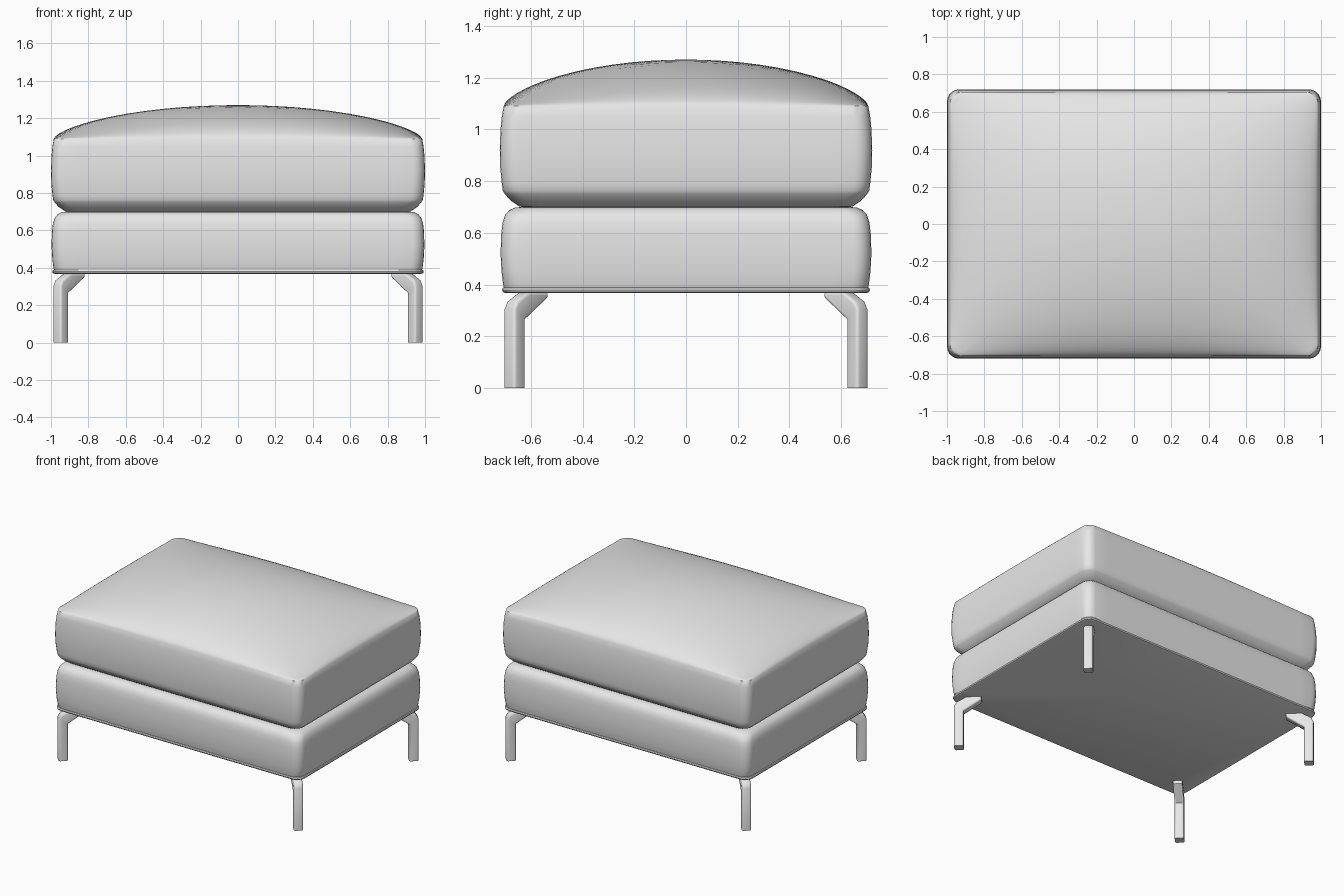
import bpy, bmesh, math
from mathutils import Vector

if "Cube" in bpy.data.objects:
    bpy.data.objects.remove(bpy.data.objects["Cube"])

mat = bpy.data.materials.new("grey upholstery")
mat.diffuse_color = (0.8, 0.8, 0.8, 1)
mat.use_nodes = True
mat.node_tree.nodes["Principled BSDF"].inputs["Base Color"].default_value = mat.diffuse_color


def finish(bm, name, angle):
    bmesh.ops.recalc_face_normals(bm, faces=bm.faces)
    me = bpy.data.meshes.new(name)
    bm.to_mesh(me)
    bm.free()
    me.materials.append(mat)
    ob = bpy.data.objects.new(name, me)
    bpy.context.collection.objects.link(ob)
    bpy.ops.object.select_all(action='DESELECT')
    bpy.context.view_layer.objects.active = ob
    ob.select_set(True)
    bpy.ops.object.shade_smooth_by_angle(angle=math.radians(angle))
    return ob


def rounded_rect(hx, hy, r, arc=5, side=18):
    """Outline with rounded corners and evenly divided straight sides."""
    corners = []
    for k, (sx, sy) in enumerate([(1, 1), (-1, 1), (-1, -1), (1, -1)]):
        pts = []
        for i in range(arc + 1):
            a = math.pi / 2 * (k + i / arc)
            pts.append(Vector((sx * (hx - r) + r * math.cos(a),
                               sy * (hy - r) + r * math.sin(a))))
        corners.append(pts)
    out = []
    for k in range(4):
        out += corners[k]
        a, b = corners[k][-1], corners[(k + 1) % 4][0]
        out += [a.lerp(b, j / side) for j in range(1, side)]
    return out


def loft(name, rings, angle=40):
    """Skin a stack of equal-length rings and cap both ends."""
    bm = bmesh.new()
    loops = [[bm.verts.new(p) for p in ring] for ring in rings]
    n = len(loops[0])
    for a, b in zip(loops, loops[1:]):
        for i in range(n):
            j = (i + 1) % n
            bm.faces.new((a[i], a[j], b[j], b[i]))
    bm.faces.new(loops[0][::-1])
    bm.faces.new(loops[-1])
    return finish(bm, name, angle)


def stack(hx, hy, profile, r=0.065):
    return [[(p.x, p.y, z) for p in rounded_rect(hx - d, hy - d, r)]
            for z, d in profile]


# Bottom plate with a thin rounded lip
loft("base_plate", stack(0.997, 0.715, [
    (0.368, 0.016), (0.372, 0.007), (0.380, 0.004), (0.388, 0.007), (0.392, 0.02)]))

# Padded base with slightly bulging sides
loft("padded_base", stack(0.997, 0.717, [
    (0.385, 0.014), (0.40, 0.010), (0.45, 0.004), (0.52, 0.0), (0.60, 0.003),
    (0.64, 0.008), (0.67, 0.018), (0.688, 0.034), (0.698, 0.055), (0.70, 0.08)]))

# Seat cushion: bulging sides, then a domed top
HX, HY, SEAM, RISE = 1.0, 0.72, 1.09, 0.18
rings = stack(HX, HY, [
    (0.697, 0.10), (0.703, 0.075), (0.725, 0.042), (0.75, 0.02), (0.762, 0.012),
    (0.79, 0.008), (0.85, 0.002), (0.92, 0.0), (1.0, 0.003), (1.05, 0.008),
    (SEAM, 0.015)])
edge = rounded_rect(HX - 0.015, HY - 0.015, 0.065)
for s in (0.992, 0.98, 0.96, 0.93, 0.89, 0.84, 0.78, 0.7, 0.6, 0.5, 0.4, 0.3, 0.2, 0.1, 0.03):
    ring = []
    for p in edge:
        x, y = p.x * s, p.y * s
        u, v = x / (HX - 0.015), y / (HY - 0.015)
        ring.append((x, y, SEAM + RISE * ((1 - u * u) * (1 - v * v)) ** 0.65))
    rings.append(ring)
loft("seat_cushion", rings, 50)

# Bent legs, each lying in the diagonal plane of its corner
LEG = [(-0.031, 0), (-0.031, 0.305), (-0.015, 0.335), (0.05, 0.372),
       (0.149, 0.372), (0.149, 0.345), (0.031, 0.265), (0.031, 0)]
W = 0.031
for sy, row in ((-1, "front"), (1, "back")):
    for sx, col in ((-1, "left"), (1, "right")):
        inward = Vector((-sx, -sy, 0)).normalized()
        across = Vector((-inward.y, inward.x, 0))
        centre = Vector((sx * 0.9475, sy * 0.6625, 0))
        bm = bmesh.new()
        a, b = [[bm.verts.new(centre + inward * d + across * w + Vector((0, 0, z)))
                 for d, z in LEG] for w in (-W, W)]
        n = len(LEG)
        for i in range(n):
            j = (i + 1) % n
            bm.faces.new((a[i], a[j], b[j], b[i]))
        bm.faces.new(a[::-1])
        bm.faces.new(b)
        # Round the long edges of the bar
        bm.normal_update()
        long_edges = [e for e in bm.edges
                      if (e.verts[0] in a) == (e.verts[1] in a)
                      and e.calc_length() > 0.03 and max(v.co.z for v in e.verts) > 0.1]
        long_edges += [e for e in bm.edges
                       if (e.verts[0] in a) == (e.verts[1] in a)
                       and e not in long_edges and min(v.co.z for v in e.verts) > 0.3
                       and e.calc_length() > 0.028]
        bmesh.ops.bevel(bm, geom=long_edges, offset=0.014, segments=3,
                        profile=0.5, affect='EDGES', clamp_overlap=True)
        finish(bm, f"{row}_{col}_leg", 40)
